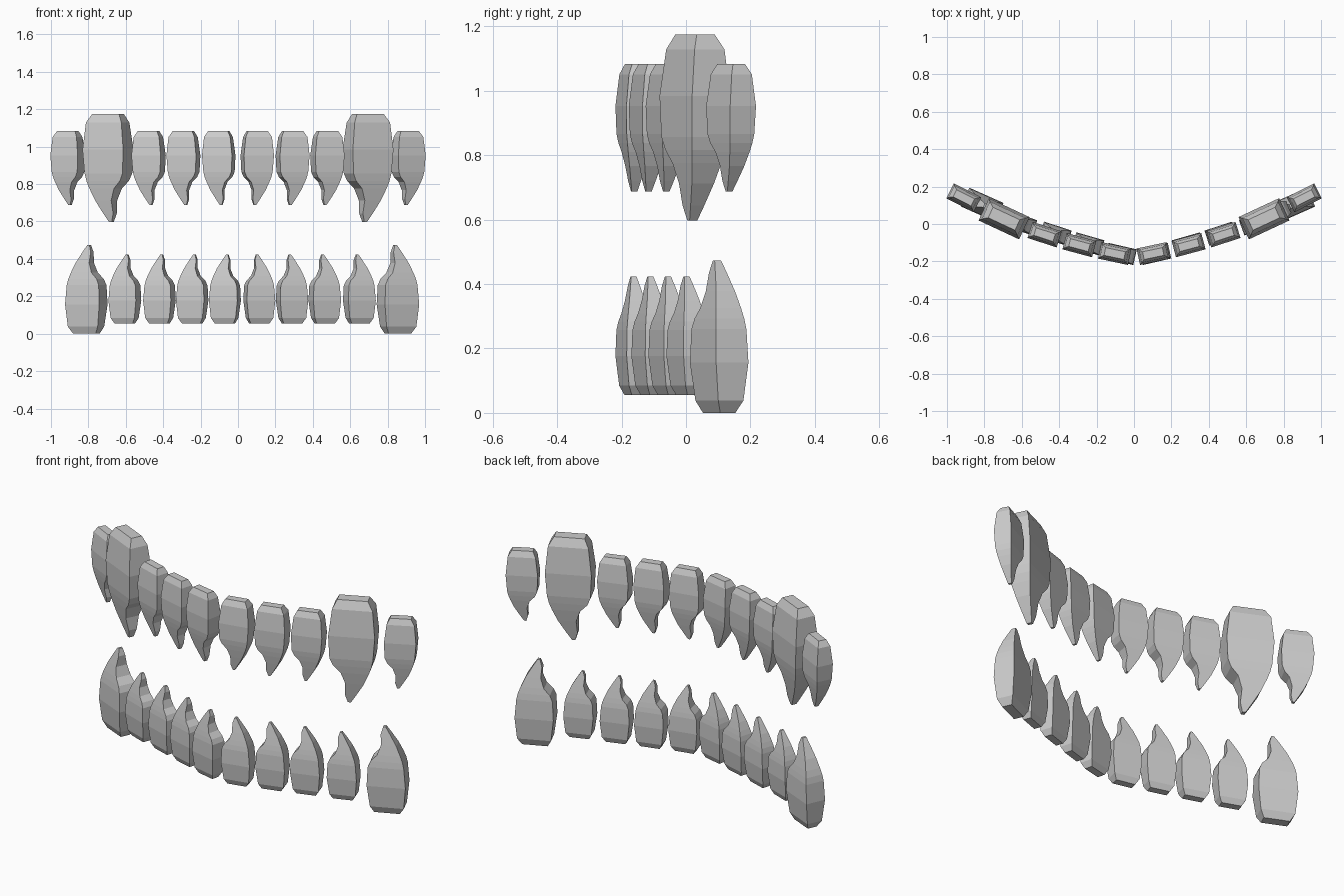
import bpy, bmesh
from math import radians, sin, cos

if "Cube" in bpy.data.objects:
    bpy.data.objects.remove(bpy.data.objects["Cube"])

# Tooth sections from root to tip: depth fraction, outer edge, inner edge, thickness
SECTIONS = [
    (0.00, -0.054, 0.054, 0.042),
    (0.08, -0.073, 0.070, 0.070),
    (0.33, -0.082, 0.082, 0.090),
    (0.55, -0.075, 0.078, 0.085),
    (0.62, -0.069, 0.066, 0.078),
    (0.69, -0.059, 0.040, 0.069),
    (0.80, -0.040, 0.025, 0.052),
    (0.92, -0.012, 0.028, 0.032),
    (1.00, 0.008, 0.019, 0.018),
]


def tooth(name, side, cx, cy, root_z, tip_z, scale, angle):
    """Loft rectangular sections; side = -1 left, 1 right (mirrored)."""
    bm = bmesh.new()
    a = radians(-angle)
    rings = []
    for t, x0, x1, th in SECTIONS:
        z = root_z + (tip_z - root_z) * t
        ring = []
        for u, v in ((x0, -th / 2), (x1, -th / 2), (x1, th / 2), (x0, th / 2)):
            u, v = u * scale, v * scale
            x = -cx + u * cos(a) - v * sin(a)
            y = cy + u * sin(a) + v * cos(a)
            ring.append(bm.verts.new((x * -side, y, z)))
        rings.append(ring)
    for lo, hi in zip(rings, rings[1:]):
        for i in range(4):
            j = (i + 1) % 4
            bm.faces.new((lo[i], lo[j], hi[j], hi[i]))
    bm.faces.new(rings[0])
    bm.faces.new(rings[-1])
    bmesh.ops.recalc_face_normals(bm, faces=bm.faces)
    mesh = bpy.data.meshes.new(name)
    bm.to_mesh(mesh)
    bm.free()
    ob = bpy.data.objects.new(name, mesh)
    bpy.context.collection.objects.link(ob)
    return ob


# Row layout from the middle outward: x, y, root z, tip z, scale, turn
UPPER = [
    (0.103, -0.158, 1.083, 0.688, 1.0, 12),
    (0.292, -0.113, 1.083, 0.688, 1.0, 15),
    (0.478, -0.057, 1.083, 0.688, 1.0, 18),
    (0.695, 0.028, 1.175, 0.597, 1.46, 25),
    (0.910, 0.140, 1.083, 0.688, 1.0, 27),
]
LOWER = [
    (0.092, -0.160, 0.055, 0.423, 0.95, 13),
    (0.267, -0.107, 0.055, 0.423, 0.95, 16),
    (0.442, -0.052, 0.055, 0.423, 0.95, 18),
    (0.627, 0.006, 0.055, 0.423, 0.95, 20),
    (0.833, 0.103, 0.0, 0.473, 1.22, 24),
]

for row, data, shift in (("upper", UPPER, 0.0), ("lower", LOWER, 0.022)):
    for side, label in ((-1, "left"), (1, "right")):
        for i, spec in enumerate(data):
            ob = tooth(f"{row}_{label}_tooth_{i + 1}", side, *spec)
            ob.location.x = shift
